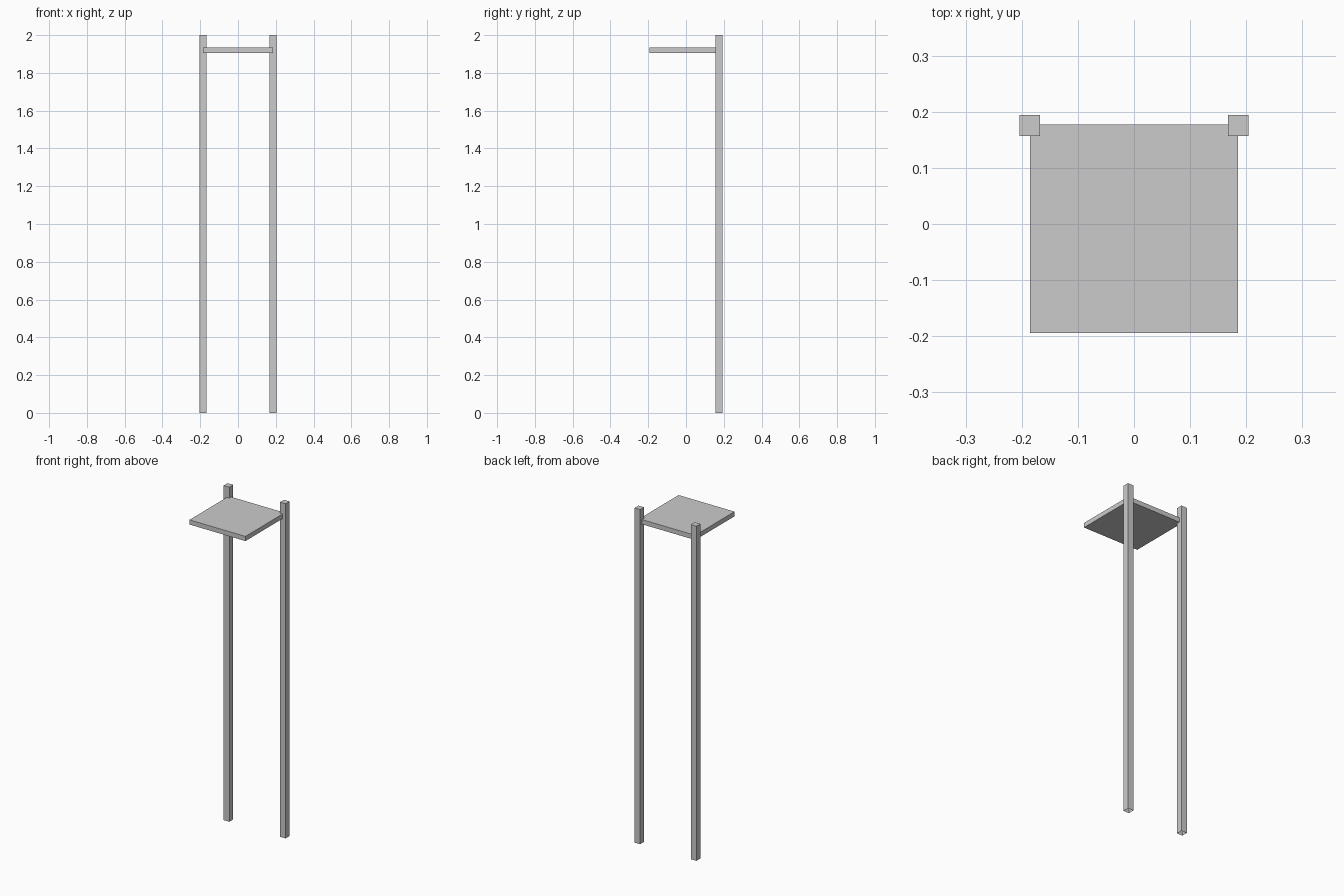
import bpy
import bmesh
from mathutils import Vector

if "Cube" in bpy.data.objects:
    bpy.data.objects.remove(bpy.data.objects["Cube"])


def box(name, lo, hi, open_bottom=False):
    lo, hi = Vector(lo), Vector(hi)
    bm = bmesh.new()
    bmesh.ops.create_cube(bm, size=1)
    bmesh.ops.scale(bm, vec=hi - lo, verts=bm.verts)
    bmesh.ops.translate(bm, vec=(lo + hi) / 2, verts=bm.verts)
    if open_bottom:
        bm.normal_update()
        bottom = [f for f in bm.faces if f.normal.z < -0.9]
        bmesh.ops.delete(bm, geom=bottom, context='FACES_ONLY')
    mesh = bpy.data.meshes.new(name)
    bm.to_mesh(mesh)
    bm.free()
    obj = bpy.data.objects.new(name, mesh)
    bpy.context.collection.objects.link(obj)
    return obj


# Two tall rear posts, open at the foot
half = 0.0185
for side, x in (("left", -0.186), ("right", 0.186)):
    box(f"{side}_post", (x - half, 0.157, 0), (x + half, 0.194, 2), open_bottom=True)

# Square shelf reaching forward from the posts
box("shelf", (-0.185, -0.194, 1.906), (0.185, 0.177, 1.934))
